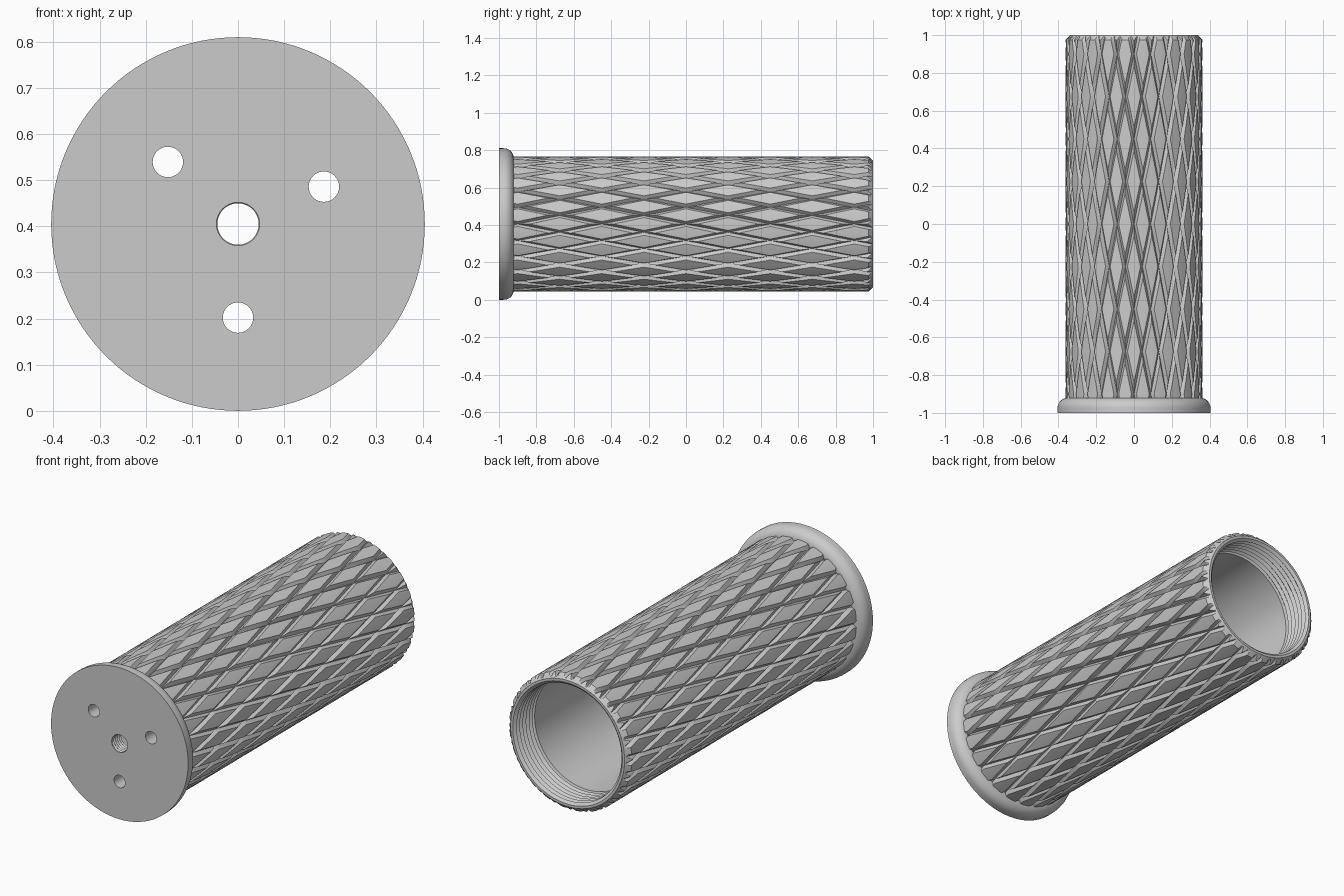
import bpy, bmesh, math
from mathutils import Vector

if "Cube" in bpy.data.objects:
    bpy.data.objects.remove(bpy.data.objects["Cube"])

AXIS_Z = 0.405          # height of the tube axis
TUBE_R, BORE_R = 0.362, 0.31
FRONT, FLANGE_BACK, BACK = -1.0, -0.92, 1.0
CHAMFER = 0.025

grey = bpy.data.materials.new("plain_grey")
grey.use_nodes = True
grey.diffuse_color = (0.6, 0.6, 0.6, 1)
grey.node_tree.nodes["Principled BSDF"].inputs["Base Color"].default_value = (0.6, 0.6, 0.6, 1)


def finish(name, bm, location=(0, 0, AXIS_Z)):
    bmesh.ops.remove_doubles(bm, verts=bm.verts, dist=1e-5)
    mesh = bpy.data.meshes.new(name)
    bm.to_mesh(mesh)
    bm.free()
    mesh.materials.append(grey)
    obj = bpy.data.objects.new(name, mesh)
    obj.location = location
    bpy.context.collection.objects.link(obj)
    return obj


def smooth(obj):
    bpy.ops.object.select_all(action='DESELECT')
    obj.select_set(True)
    bpy.context.view_layer.objects.active = obj
    bpy.ops.object.shade_smooth_by_angle(angle=math.radians(25))


def lathe(name, profile, segments, location=(0, 0, AXIS_Z)):
    """Turn (y, radius) points around the y axis."""
    bm = bmesh.new()
    rings = []
    for y, r in profile:
        angles = [math.tau * k / segments for k in range(segments)]
        rings.append([bm.verts.new((r * math.cos(a), y, r * math.sin(a))) for a in angles]
                     if r > 0 else [bm.verts.new((0, y, 0))] * segments)
    for a, b in zip(rings, rings[1:]):
        for k in range(segments):
            n = (k + 1) % segments
            corners = list(dict.fromkeys((a[k], b[k], b[n], a[n])))
            bm.faces.new(corners)
    return finish(name, bm, location)


def thread(start, end, turns, crest, root):
    """Sawtooth profile running from start to end."""
    step = (end - start) / turns
    points = []
    for k in range(turns):
        points += [(start + k * step, root), (start + (k + 0.5) * step, crest)]
    return points + [(end, root)]


# Diamond-knurled outer wall: a lattice of crossing helical V-grooves
COUNT, PITCH, HALF, DEPTH = 24, 0.45, 0.14, 0.018
levels = [0, HALF, 0.5, 1 - HALF, 1]


def sunk(u, v):
    return any(min(t % 1, 1 - t % 1) < 1e-4 for t in (u, v))


def lattice_point(u, v):
    angle = (u + v) * math.pi / COUNT + math.pi / 2
    r = TUBE_R - (DEPTH if sunk(u, v) else 0)
    return r * math.cos(angle), (u - v) / 2 * PITCH, r * math.sin(angle)


bm = bmesh.new()
for i in range(COUNT):
    for d in range(-6, 7):
        for u0, u1 in zip(levels, levels[1:]):
            for v0, v1 in zip(levels, levels[1:]):
                uv = [(i + u0, i - d + v0), (i + u1, i - d + v0),
                      (i + u1, i - d + v1), (i + u0, i - d + v1)]
                a, b, c, e = [bm.verts.new(lattice_point(*p)) for p in uv]
                if sunk(*uv[0]) != sunk(*uv[2]):
                    bm.faces.new((a, b, c))
                    bm.faces.new((a, c, e))
                else:
                    bm.faces.new((a, b, e))
                    bm.faces.new((b, c, e))
bmesh.ops.remove_doubles(bm, verts=bm.verts, dist=1e-5)


def cut(y, direction=1, clear=False):
    bmesh.ops.bisect_plane(bm, geom=bm.verts[:] + bm.edges[:] + bm.faces[:], dist=1e-6,
                           plane_co=(0, y, 0), plane_no=(0, direction, 0), clear_outer=clear)


cut(BACK, 1, True)
cut(FLANGE_BACK - 0.01, -1, True)
for part in (1, 0.6, 0.3):
    cut(BACK - CHAMFER * part)
# Conical chamfer at the open end
for vert in bm.verts:
    limit = TUBE_R - max(0, vert.co.y - (BACK - CHAMFER))
    radial = Vector((vert.co.x, 0, vert.co.z))
    if radial.length > limit:
        radial *= limit / radial.length
        vert.co.x, vert.co.z = radial.x, radial.z
smooth(finish("knurled_wall", bm))

# Rim, internal thread and smooth bore
bore = [(BACK, TUBE_R - CHAMFER)] + thread(BACK, 0.84, 6, BORE_R, BORE_R + 0.014)
bore += [(0.835, BORE_R), (FLANGE_BACK, BORE_R)]
smooth(lathe("threaded_bore", bore, 96))

# Flange with a rounded back edge
FLANGE_R, ROUND = 0.405, 0.055
arc = [(FLANGE_BACK - ROUND + ROUND * math.sin(t), FLANGE_R - ROUND + ROUND * math.cos(t))
       for t in (k * math.pi / 20 for k in range(11))]
flange = lathe("end_flange", [(FRONT, 0), (FRONT, FLANGE_R)] + arc + [(FLANGE_BACK, 0)], 128)

# Threaded centre hole and three screw holes
y0, y1 = FRONT - 0.02, FLANGE_BACK + 0.02
cutters = [lathe("centre_hole", [(y0, 0)] + thread(y0, y1, 8, 0.045, 0.051) + [(y1, 0)], 32)]
for degrees in (138.5, 23.5, -90):
    a = math.radians(degrees)
    place = (0.203 * math.cos(a), 0, AXIS_Z + 0.203 * math.sin(a))
    cutters.append(lathe("screw_hole", [(y0, 0), (y0, 0.033), (y1, 0.033), (y1, 0)], 32, place))
bpy.context.view_layer.objects.active = flange
for cutter in cutters:
    cutter.hide_render = True
    mod = flange.modifiers.new("hole", 'BOOLEAN')
    mod.operation, mod.solver, mod.object = 'DIFFERENCE', 'EXACT', cutter
    bpy.ops.object.modifier_apply(modifier=mod.name)
    bpy.data.objects.remove(cutter)
smooth(flange)
